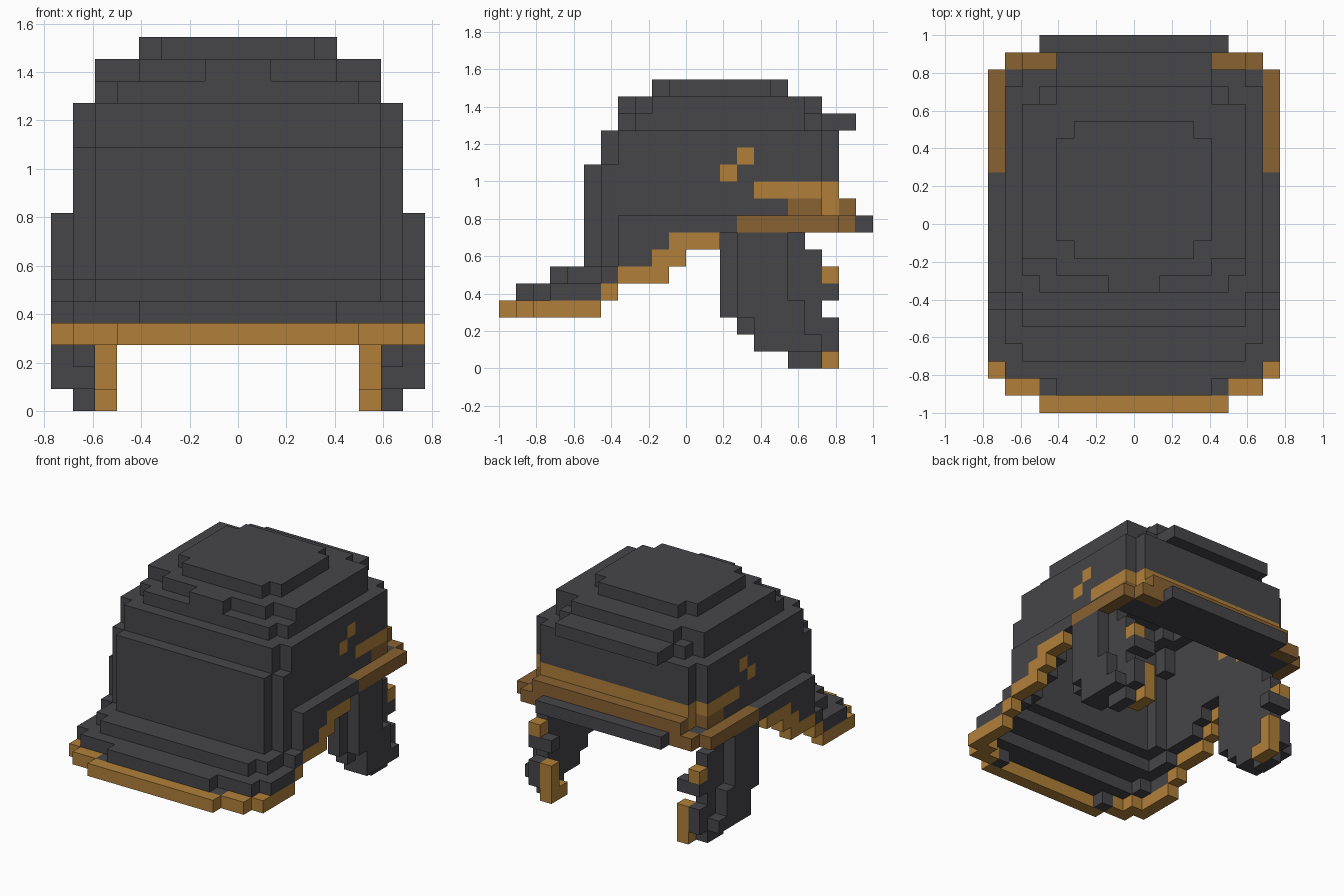
import bpy
import bmesh
from mathutils import Vector

if "Cube" in bpy.data.objects:
    bpy.data.objects.remove(bpy.data.objects["Cube"], do_unlink=True)

UNIT = 1 / 11  # edge length of one block
GREY, GOLD, BRONZE = range(3)


def make_material(name, rgb):
    mat = bpy.data.materials.new(name)
    mat.use_nodes = True
    mat.diffuse_color = (*rgb, 1)
    mat.node_tree.nodes["Principled BSDF"].inputs["Base Color"].default_value = (*rgb, 1)
    return mat


materials = [make_material("dark grey", (0.061, 0.061, 0.068)),
             make_material("gold trim", (0.44, 0.216, 0.042)),
             make_material("bronze rim", (0.25, 0.122, 0.032))]

# Outline of each layer: (reach in x, first y, end y), mirrored in x
collar = [(6, -6, 9), (7, -5, 9), (8, -4, 9)]
wall = [(6, -6, 9), (7, -5, 8)]
crown = [(6, -5, 9), (7, -4, 8)]
layers = {
    3: [(5, -11, 9), (7, -10, 9), (8, -9, 9)],
    4: [(4, -10, 9), (7, -9, 9), (8, -8, 9)],
    5: [(6, -8, 9), (7, -7, 9), (8, -5, 9)],
    6: collar,
    7: collar,
    8: collar + [(7, 0, 10), (5, 0, 11)],
    9: wall + [(6, 0, 10)],
    10: wall,
    11: wall,
    12: crown,
    13: crown,
    14: [(5, -4, 8), (6, -3, 7), (4, 7, 10)],
    15: [(1, -4, 8), (4, -3, 8), (6, -2, 7)],
    16: [(3, -2, 6), (4, -1, 5)],
}
solid = {(x, y, z) for z, rects in layers.items() for reach, y0, y1 in rects
         for x in range(-reach, reach + 1) for y in range(y0, y1)}

AROUND = [(dx, dy) for dx in (-1, 0, 1) for dy in (-1, 0, 1)]


def lower_edge(y):
    # stepped opening along the sides
    for end, height in ((-5, 3), (-4, 4), (-1, 5), (0, 6), (2, 7)):
        if y < end:
            return height
    return 8


def in_shell(x, y, z):
    if z < lower_edge(y):
        return False
    if (x, y, z + 1) not in solid:
        return True
    # ledge under the back and lining inside the side openings
    if z == 8 and y >= 7:
        return True
    if abs(x) == 7 and -4 <= y < 3 and lower_edge(y) < z < 8:
        return True
    levels = (z, z + 1) if z == 8 else (z,)
    return any((x + dx, y + dy, k) not in solid for dx, dy in AROUND for k in levels)


def shell_colour(x, y, z):
    if z == 3:
        return GREY if abs(x) == 5 and y == -10 else GOLD
    if z < 8:
        trim = {4: (-5, -4), 5: (-4, -1), 6: (-2, 0), 7: (-1, 2)}[z]
        return GOLD if abs(x) == 8 and trim[0] <= y < trim[1] else GREY
    if z == 8:
        on_rim = (abs(x) == 8 and y >= 3) or (abs(x) >= 6 and y == 9)
        return BRONZE if on_rim else GREY
    if z == 9 and y >= 6:
        return GOLD if y == 8 else BRONZE
    if z == 10 and y >= 4:
        return GOLD
    # pairs of studs on the temples
    if abs(x) == 7 and (y, z) in ((2, 11), (3, 12)):
        return GOLD
    return GREY


def shell_part(z):
    if z < 8:
        return "visor"
    return "rim" if z == 8 else "dome"


parts = {}
filled = set()


def put(part, cell, colour):
    parts.setdefault(part, {})[cell] = colour
    filled.add(cell)


# Hollow shell: visor, rim and dome
for cell in sorted(solid):
    if in_shell(*cell):
        put(shell_part(cell[2]), cell, shell_colour(*cell))

# Cheek guards: (x, y start, y end, z start, z end, colour)
guard = [
    (8, 3, 6, 4, 8, GREY), (8, 3, 7, 3, 4, GREY), (8, 4, 7, 2, 3, GREY),
    (8, 4, 8, 1, 2, GREY),
    (7, 2, 7, 7, 8, GREY), (7, 2, 8, 3, 7, GREY), (7, 3, 9, 2, 3, GREY),
    (7, 4, 9, 1, 2, GREY), (7, 6, 8, 0, 1, GREY),
    (7, 8, 9, 4, 5, GREY), (6, 8, 9, 4, 5, GREY),
    (7, 8, 9, 5, 6, GOLD), (6, 8, 9, 0, 3, GOLD), (6, 7, 8, 0, 1, GOLD),
]
for name, side in (("left_cheek_guard", 1), ("right_cheek_guard", -1)):
    for x, y0, y1, z0, z1, colour in guard:
        for y in range(y0, y1):
            for z in range(z0, z1):
                put(name, (side * x, y, z), colour)


def build(name, cells):
    # one quad for every exposed block side
    bm = bmesh.new()
    corners = {}

    def vert(p):
        key = tuple(round(2 * c) for c in p)
        if key not in corners:
            corners[key] = bm.verts.new(p * UNIT)
        return corners[key]

    for cell, colour in cells.items():
        centre = Vector(cell) + Vector((0, 0.5, 0.5))
        for axis in range(3):
            for sign in (1, -1):
                n, u = Vector((0, 0, 0)), Vector((0, 0, 0))
                n[axis] = sign
                u[(axis + 1) % 3] = 1
                if tuple(int(c + d) for c, d in zip(cell, n)) in filled:
                    continue
                v = n.cross(u)
                quad = [vert(centre + (n + a * u + b * v) / 2)
                        for a, b in ((-1, -1), (1, -1), (1, 1), (-1, 1))]
                bm.faces.new(quad).material_index = colour
    mesh = bpy.data.meshes.new(name)
    bm.to_mesh(mesh)
    bm.free()
    for mat in materials:
        mesh.materials.append(mat)
    bpy.context.collection.objects.link(bpy.data.objects.new(name, mesh))


for part_name, part_cells in parts.items():
    build(part_name, part_cells)
